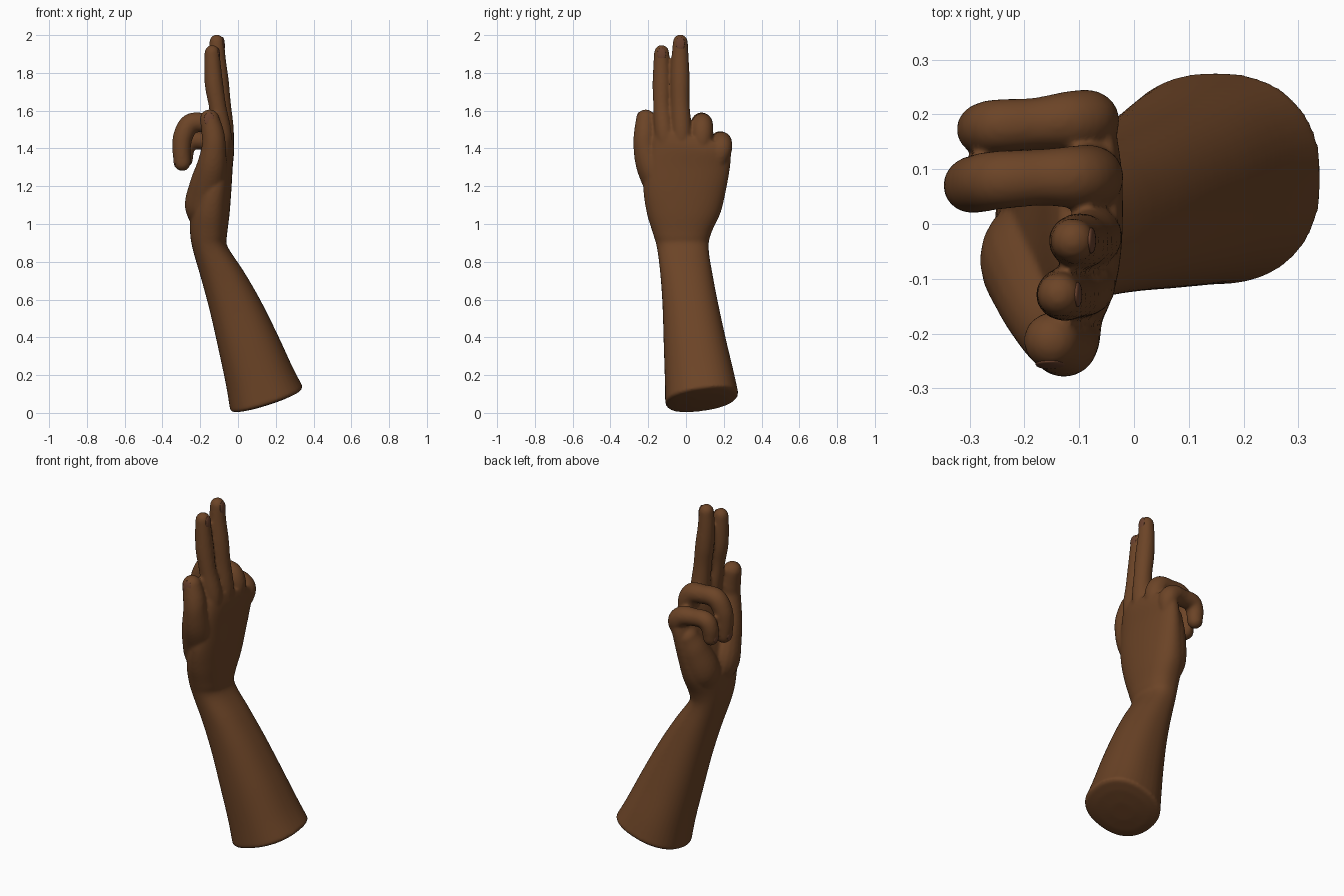
import bpy, bmesh, math
from mathutils import Vector

if "Cube" in bpy.data.objects:
    bpy.data.objects.remove(bpy.data.objects["Cube"])


def material(name, rgb):
    m = bpy.data.materials.new(name)
    m.diffuse_color = (*rgb, 1)
    m.use_nodes = True
    m.node_tree.nodes["Principled BSDF"].inputs["Base Color"].default_value = m.diffuse_color
    return m


skin = material("skin", (0.15, 0.058, 0.02))
nail_mat = material("nail", (0.14, 0.052, 0.026))


def spline(rows, steps):
    """Catmull-Rom interpolation of rows of numbers."""
    p = [Vector(r) for r in rows]
    p = [2 * p[0] - p[1]] + p + [2 * p[-1] - p[-2]]
    out = []
    for i in range(1, len(p) - 2):
        a, b, c, d = p[i - 1:i + 3]
        for k in range(steps):
            t = k / steps
            out.append(0.5 * (2 * b + (c - a) * t + (2 * a - 5 * b + 4 * c - d) * t * t
                              + (3 * b - a - 3 * c + d) * t ** 3))
    out.append(p[-2])
    return out


def loft(bm, rings):
    """Closed skin through a list of rings."""
    vs = [[bm.verts.new(p) for p in r] for r in rings]
    n = len(vs[0])
    for a, b in zip(vs, vs[1:]):
        for i in range(n):
            bm.faces.new((a[i], a[(i + 1) % n], b[(i + 1) % n], b[i]))
    bm.faces.new(vs[0][::-1])
    bm.faces.new(vs[-1])


def digit(bm, rows, n=20):
    """Round tube along x, y, z, radius rows with a domed tip."""
    s = spline(rows, 6)
    pts = [(Vector(q[:3]), q[3]) for q in s]
    end, r = pts[-1]
    d = (end - pts[-2][0]).normalized()
    for a in (20, 40, 58, 73, 84):
        t = math.radians(a)
        pts.append((end + d * r * math.sin(t), r * math.cos(t)))
    rings = []
    side = Vector((0, 1, 0))
    for i, (p, r) in enumerate(pts):
        d = (pts[min(i + 1, len(pts) - 1)][0] - pts[max(i - 1, 0)][0]).normalized()
        side = (side - d * side.dot(d)).normalized()
        up = d.cross(side)
        rings.append([p + r * (side * math.cos(2 * math.pi * k / n) + up * math.sin(2 * math.pi * k / n))
                      for k in range(n)])
    loft(bm, rings)


bm = bmesh.new()

# Forearm, wrist and palm: palm side x, z / back side x, z / y range / slope along y
sections = [
    (-.042, .018, .343, .138, -.11, .277, .13),
    (-.064, .15, .29, .24, -.112, .253, .10),
    (-.102, .33, .207, .42, -.118, .212, .06),
    (-.147, .53, .117, .60, -.124, .172, .03),
    (-.192, .70, .03, .75, -.135, .142, 0),
    (-.238, .86, -.055, .88, -.153, .12, 0),
    (-.254, .96, -.058, .94, -.175, .133, 0),
    (-.248, 1.07, -.045, 1.05, -.208, .183, 0),
    (-.215, 1.19, -.035, 1.18, -.225, .213, 0),
    (-.18, 1.30, -.028, 1.30, -.21, .232, -.03),
    (-.155, 1.40, -.02, 1.40, -.18, .238, -.12),
    (-.135, 1.46, -.03, 1.46, -.16, .218, -.2),
]
rings = []
for xl, zl, xr, zr, y0, y1, sy in spline(sections, 5):
    e = 2 / 2.3
    ring = []
    for k in range(40):
        a = 2 * math.pi * k / 40
        c, s = math.cos(a), math.sin(a)
        u = math.copysign(abs(c) ** e, c)
        v = math.copysign(abs(s) ** e, s)
        ring.append(Vector(((xl + xr) / 2 + u * (xr - xl) / 2, (y0 + y1) / 2 + v * (y1 - y0) / 2,
                            (zl + zr) / 2 + u * (zr - zl) / 2 + sy * v * (y1 - y0) / 2)))
    rings.append(ring)
# Slightly domed cut end
mid = sum(rings[0], Vector()) / 40
rim = rings[0]
for k, drop in ((.95, .012), (.7, .022), (.3, .028)):
    rings.insert(0, [mid + (p - mid) * k - Vector((0, 0, drop)) for p in rim])
loft(bm, rings)

# Index and middle fingers, straight
digit(bm, [(-.09, -.1, 1.3, .03), (-.085, -.112, 1.46, .052), (-.108, -.127, 1.62, .046),
           (-.126, -.128, 1.73, .049), (-.134, -.129, 1.83, .045), (-.137, -.129, 1.908, .04)])
digit(bm, [(-.09, -.015, 1.3, .03), (-.075, -.022, 1.46, .053), (-.087, -.03, 1.64, .049),
           (-.1, -.031, 1.76, .051), (-.11, -.031, 1.87, .046), (-.112, -.03, 1.963, .04)])
# Ring and little fingers, curled over the palm
digit(bm, [(-.09, .082, 1.3, .03), (-.075, .085, 1.44, .056), (-.1, .086, 1.52, .058),
           (-.17, .085, 1.535, .052), (-.25, .08, 1.532, .054), (-.289, .073, 1.47, .053),
           (-.299, .07, 1.4, .049), (-.295, .07, 1.325, .045)])
digit(bm, [(-.1, .15, 1.26, .03), (-.078, .187, 1.38, .052), (-.11, .189, 1.43, .055),
           (-.18, .183, 1.44, .048), (-.25, .179, 1.44, .049), (-.276, .174, 1.4, .047),
           (-.28, .17, 1.34, .041)])
# Thumb with the ball of the thumb, and the heel of the palm
digit(bm, [(-.16, -.03, .95, .05), (-.17, -.055, 1.08, .11), (-.158, -.12, 1.2, .1),
           (-.138, -.185, 1.31, .08), (-.128, -.215, 1.41, .064), (-.133, -.216, 1.48, .06),
           (-.15, -.213, 1.555, .052)])
digit(bm, [(-.15, .04, .95, .05), (-.165, .08, 1.08, .095), (-.14, .13, 1.22, .084),
           (-.12, .16, 1.3, .065)])

bmesh.ops.recalc_face_normals(bm, faces=bm.faces)
mesh = bpy.data.meshes.new("hand_and_forearm")
bm.to_mesh(mesh)
bm.free()
hand = bpy.data.objects.new("hand_and_forearm", mesh)
bpy.context.collection.objects.link(hand)

# Fuse everything into one soft skin
rm = hand.modifiers.new("fuse", 'REMESH')
rm.mode = 'VOXEL'
rm.voxel_size = 0.008
rm.use_smooth_shade = True
sm = hand.modifiers.new("soften", 'SMOOTH')
sm.factor = 0.5
sm.iterations = 7
bpy.context.view_layer.objects.active = hand
hand.select_set(True)
for m in ("fuse", "soften"):
    bpy.ops.object.modifier_apply(modifier=m)
hand.data.materials.clear()
hand.data.materials.append(skin)
bpy.ops.object.shade_smooth()

# Finger nails: name, centre, half sizes, tilt about x and y
nails = [
    ("index_nail", (-.103, -.129, 1.9), (.008, .023, .034), (0, -.1)),
    ("middle_nail", (-.078, -.03, 1.955), (.008, .024, .036), (0, -.1)),
    ("ring_nail", (-.333, .07, 1.33), (.008, .023, .03), (0, -.1)),
    ("little_nail", (-.314, .17, 1.345), (.008, .02, .026), (0, -.05)),
    ("thumb_nail", (-.152, -.256, 1.555), (.028, .008, .036), (-.15, 0)),
]
for name, loc, size, (rx, ry) in nails:
    bpy.ops.mesh.primitive_uv_sphere_add(segments=20, ring_count=12, location=loc, rotation=(rx, ry, 0))
    o = bpy.context.object
    o.name = name
    o.scale = size
    o.data.materials.append(nail_mat)
    bpy.ops.object.shade_smooth()
